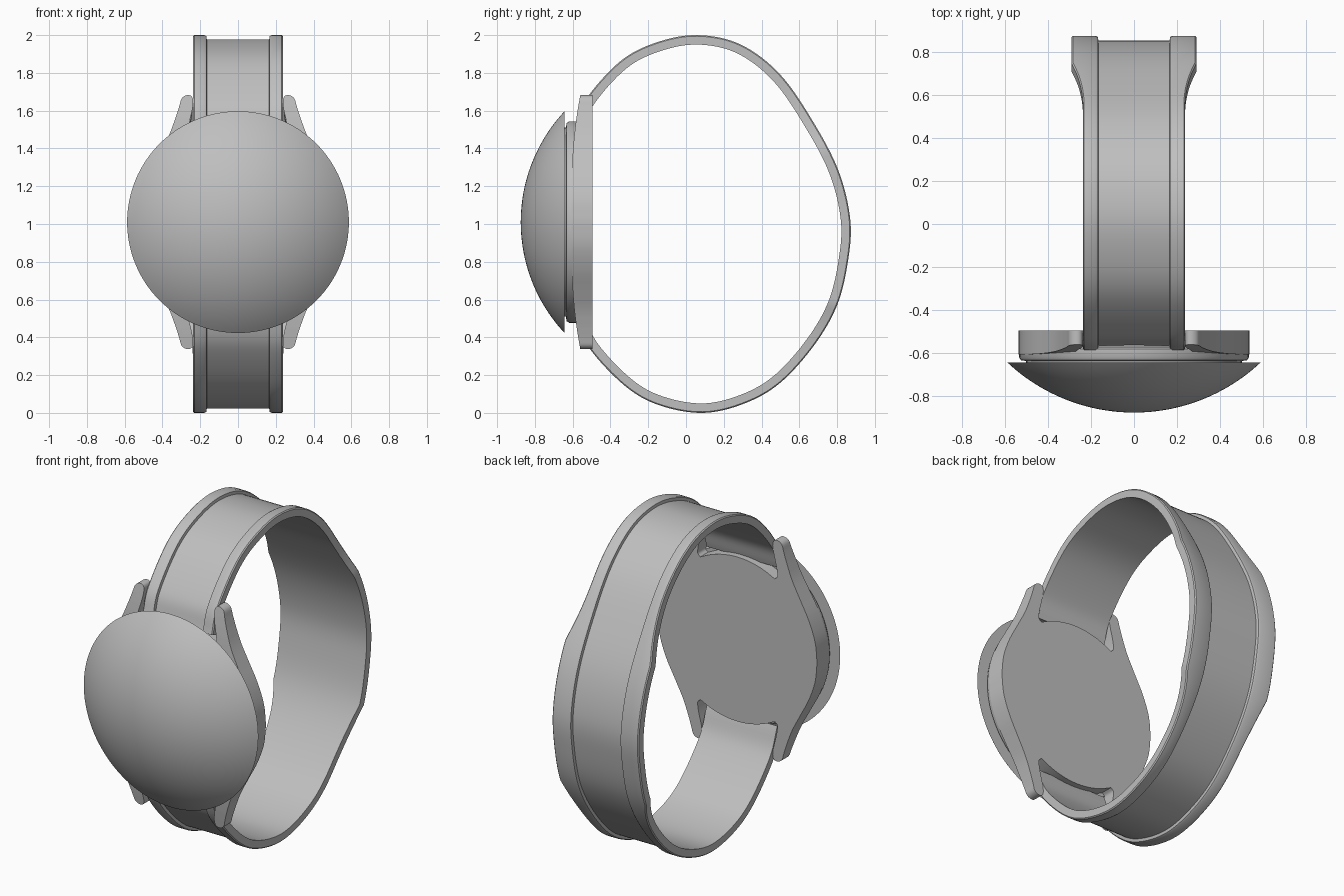
import bpy, bmesh, math
from mathutils import Vector

if "Cube" in bpy.data.objects:
    bpy.data.objects.remove(bpy.data.objects["Cube"])

CZ = 1.01  # height of the watch centre

grey = bpy.data.materials.new("grey")
grey.use_nodes = True
grey.diffuse_color = (0.52, 0.52, 0.52, 1)
grey.node_tree.nodes["Principled BSDF"].inputs["Base Color"].default_value = grey.diffuse_color


def finish(name, bm, angle=30):
    bmesh.ops.recalc_face_normals(bm, faces=bm.faces)
    mesh = bpy.data.meshes.new(name)
    bm.to_mesh(mesh)
    bm.free()
    mesh.materials.append(grey)
    obj = bpy.data.objects.new(name, mesh)
    bpy.context.collection.objects.link(obj)
    bpy.ops.object.select_all(action='DESELECT')
    obj.select_set(True)
    bpy.context.view_layer.objects.active = obj
    bpy.ops.object.shade_smooth_by_angle(angle=math.radians(angle))
    return obj


def smooth_path(points, steps):
    """Catmull-Rom curve through the points."""
    p = [Vector(q) for q in points]
    p = [2 * p[0] - p[1]] + p + [2 * p[-1] - p[-2]]
    out = []
    for a, b, c, d in zip(p, p[1:], p[2:], p[3:]):
        for i in range(steps):
            t = i / steps
            out.append(0.5 * (2 * b + (c - a) * t + (2 * a - 5 * b + 4 * c - d) * t * t
                              + (3 * b - a - 3 * c + d) * t ** 3))
    return out + [p[-2]]


def lathe(name, profile, segments=96):
    """Spin (radius, y) points around the watch's front-to-back axis."""
    bm = bmesh.new()
    verts = [bm.verts.new((r, y, CZ)) for r, y in profile]
    edges = [bm.edges.new(pair) for pair in zip(verts, verts[1:])]
    bmesh.ops.spin(bm, geom=verts + edges, cent=(0, 0, CZ), axis=(0, 1, 0),
                   angle=math.tau, steps=segments, use_duplicate=False)
    bmesh.ops.remove_doubles(bm, verts=bm.verts, dist=0.0001)
    return finish(name, bm)


# Strap: railed cross-section swept along the side outline, flared at the back
outline = [(-0.585, 1.51), (-0.53, 1.66), (-0.35, 1.86), (-0.16, 1.96), (0.06, 2.0),
           (0.29, 1.95), (0.5, 1.79), (0.68, 1.53), (0.81, 1.275), (0.87, 1.02),
           (0.857, 0.8), (0.8, 0.57), (0.68, 0.36), (0.5, 0.16), (0.31, 0.05),
           (0.09, 0.0), (-0.14, 0.04), (-0.32, 0.14), (-0.51, 0.34), (-0.585, 0.51)]


def half_width(y, z):
    if y < 0.4:
        return 0.237
    t = min((1.74 - z) / 0.33, (z - 0.24) / 0.33)
    return 0.237 + 0.053 * max(0, min(1, t)) ** 2


path = smooth_path(outline, 8)
bm = bmesh.new()
rings = []
for i, p in enumerate(path):
    tangent = path[min(i + 1, len(path) - 1)] - path[max(i - 1, 0)]
    inward = Vector((tangent.y, -tangent.x)).normalized()
    w = half_width(p.x, p.y)
    half = [(0.165, 0.022), (0.168, 0.005), (0.178, 0), (w - 0.006, 0), (w, 0.006), (w, 0.05)]
    section = half + [(-x, d) for x, d in reversed(half)]
    rings.append([bm.verts.new((x, *(p + inward * d))) for x, d in section])
for r0, r1 in zip(rings, rings[1:]):
    n = len(r0)
    for k in range(n):
        bm.faces.new((r0[k], r0[(k + 1) % n], r1[(k + 1) % n], r1[k]))
bm.faces.new(rings[0])
bm.faces.new(rings[-1])
finish("strap", bm)

# Case: round body with four lugs, front curving back towards the lug tips
notch = [(0.5 * math.sin(a), 0.5 * math.cos(a)) for a in [0.06 * k for k in range(8)]]
lug = smooth_path([(0.25, 0.434), (0.268, 0.455), (0.262, 0.51), (0.245, 0.58), (0.237, 0.635),
                   (0.245, 0.665), (0.27, 0.672), (0.298, 0.655), (0.312, 0.61), (0.335, 0.54),
                   (0.368, 0.455), (0.42, 0.355), (0.48, 0.24), (0.522, 0.12), (0.535, 0)], 4)
quarter = notch + [tuple(p) for p in lug]
right = quarter + [(x, -z) for x, z in reversed(quarter[:-1])]
loop = right + [(-x, z) for x, z in reversed(right[1:-1])]
bm = bmesh.new()
back = bm.faces.new([bm.verts.new((x, -0.495, CZ + z)) for x, z in loop])
front = bmesh.ops.extrude_face_region(bm, geom=[back])["geom"]
front_verts = [g for g in front if isinstance(g, bmesh.types.BMVert)]
bmesh.ops.translate(bm, verts=front_verts, vec=(0, -0.11, 0))
if not back.is_valid or len([f for f in bm.faces if len(f.verts) > 4]) < 2:
    bm.faces.new([v for v in bm.verts if v not in front_verts])
for side in (-1, 1):
    for k in range(8):
        bmesh.ops.bisect_plane(bm, geom=bm.verts[:] + bm.edges[:] + bm.faces[:],
                               plane_co=(0, 0, CZ + side * (0.2 + 0.06 * k)), plane_no=(0, 0, 1))
for v in bm.verts:
    if v.co.y < -0.55:
        v.co.y += 0.045 * max(0, (abs(v.co.z - CZ) - 0.2) / 0.47) ** 2
case = finish("case", bm)

# Bezel ring between case and dome
lathe("bezel", [(0, -0.57), (0.522, -0.57), (0.533, -0.58), (0.533, -0.618), (0.525, -0.632),
                (0.5, -0.636), (0.5, -0.65), (0, -0.65)])

# Domed cover: spherical cap with a flat underside
R = 0.859
edge = math.asin(0.587 / R)
cap = [(R * math.sin(edge * k / 24), -0.875 + R * (1 - math.cos(edge * k / 24))) for k in range(25)]
lathe("dome", cap + [(0, cap[-1][1])], 128)
